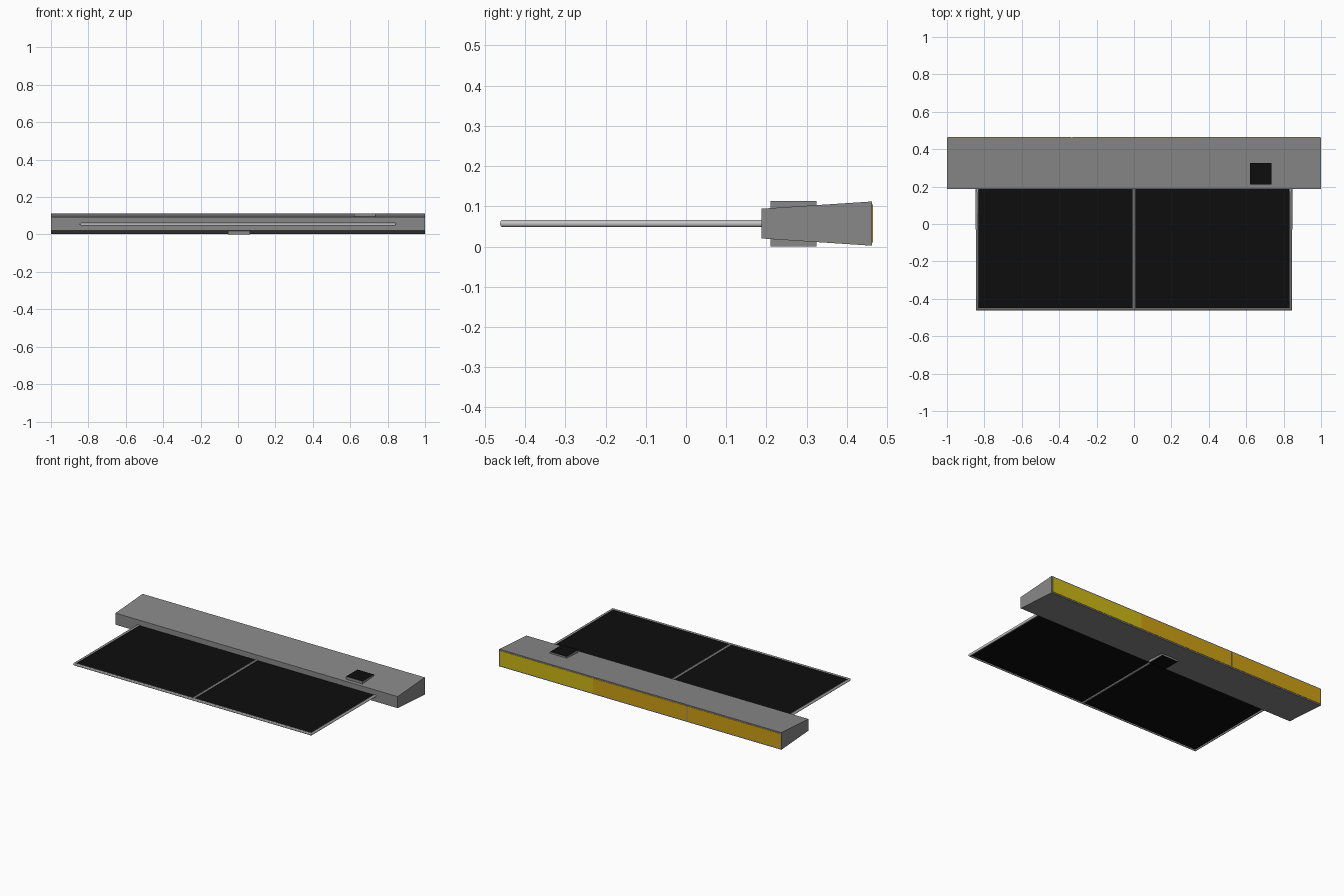
import bpy, bmesh

if "Cube" in bpy.data.objects:
    bpy.data.objects.remove(bpy.data.objects["Cube"])


def material(name, rgb):
    m = bpy.data.materials.new(name)
    m.use_nodes = True
    m.diffuse_color = (*rgb, 1)
    m.node_tree.nodes["Principled BSDF"].inputs["Base Color"].default_value = (*rgb, 1)
    return m


GREY = material("casing grey", (0.25, 0.25, 0.25))
BLACK = material("black", (0.004, 0.004, 0.004))
SILVER = material("frame light grey", (0.58, 0.58, 0.58))
YELLOW = material("yellow", (0.62, 0.48, 0.008))
AMBER = material("amber", (0.62, 0.35, 0.007))


def prism(name, profile, x0, x1, *mats):
    """Extrude a (y, z) profile along x."""
    bm = bmesh.new()
    base = bm.faces.new([bm.verts.new((x0, y, z)) for y, z in profile])
    new = bmesh.ops.extrude_face_region(bm, geom=[base])["geom"]
    verts = [v for v in new if isinstance(v, bmesh.types.BMVert)]
    bmesh.ops.translate(bm, verts=verts, vec=(x1 - x0, 0, 0))
    bmesh.ops.recalc_face_normals(bm, faces=bm.faces)
    me = bpy.data.meshes.new(name)
    bm.to_mesh(me)
    bm.free()
    ob = bpy.data.objects.new(name, me)
    bpy.context.collection.objects.link(ob)
    for m in mats:
        me.materials.append(m)
    return ob


def box(name, x0, x1, y0, y1, z0, z1, *mats):
    return prism(name, [(y0, z0), (y1, z0), (y1, z1), (y0, z1)], x0, x1, *mats)


def tube(name, points, radius):
    """Round bar following a mitred path."""
    cu = bpy.data.curves.new(name, "CURVE")
    cu.dimensions = "3D"
    cu.bevel_depth = radius
    cu.bevel_resolution = 3
    cu.use_fill_caps = True
    sp = cu.splines.new("POLY")
    sp.points.add(len(points) - 1)
    for p, (x, y) in zip(sp.points, points):
        p.co = (x, y, MID, 1)
    ob = bpy.data.objects.new(name, cu)
    bpy.context.collection.objects.link(ob)
    cu.materials.append(SILVER)
    bpy.ops.object.select_all(action="DESELECT")
    ob.select_set(True)
    bpy.context.view_layer.objects.active = ob
    bpy.ops.object.convert(target="MESH")
    bpy.ops.object.shade_smooth_by_angle()


MID = 0.057          # height of the panel plane
FRONT, BACK = 0.188, 0.463

# Wedge-shaped casing, taller at the back
prism("casing", [(FRONT, 0.02), (BACK, 0.002), (BACK, 0.112), (FRONT, 0.094)], -1, 1, GREY)

# Coloured strips across the back face, with a narrow seam
for name, x0, x1, mat in (("back_strip_left", 0.333, 0.994, YELLOW),
                          ("back_strip_middle", -0.329, 0.333, AMBER),
                          ("back_strip_right", -0.994, -0.337, AMBER)):
    box(name, x0, x1, BACK - 0.002, BACK + 0.002, 0.01, 0.104, mat)

# Square pads with black outer faces, one above and one below
for name, x, z0, z1, side in (("top_pad", 0.677, 0.09, 0.113, 1),
                              ("bottom_pad", 0.005, 0.0, 0.03, -1)):
    pad = box(name, x - 0.058, x + 0.058, 0.21, 0.325, z0, z1, GREY, BLACK)
    for f in pad.data.polygons:
        f.material_index = int(f.normal.z * side > 0.5)

# Dark flat panels
for name, s in (("left_panel", 1), ("right_panel", -1)):
    xs = sorted((s * 0.003, s * 0.836))
    box(name, *xs, -0.455, 0.2, MID - 0.003, MID + 0.003, BLACK)

# Tubular frame and central bar
tube("panel_frame", [(-0.838, 0.2), (-0.838, -0.456), (0.838, -0.456), (0.838, 0.2)], 0.009)
tube("centre_bar", [(0, -0.456), (0, 0.2)], 0.009)
